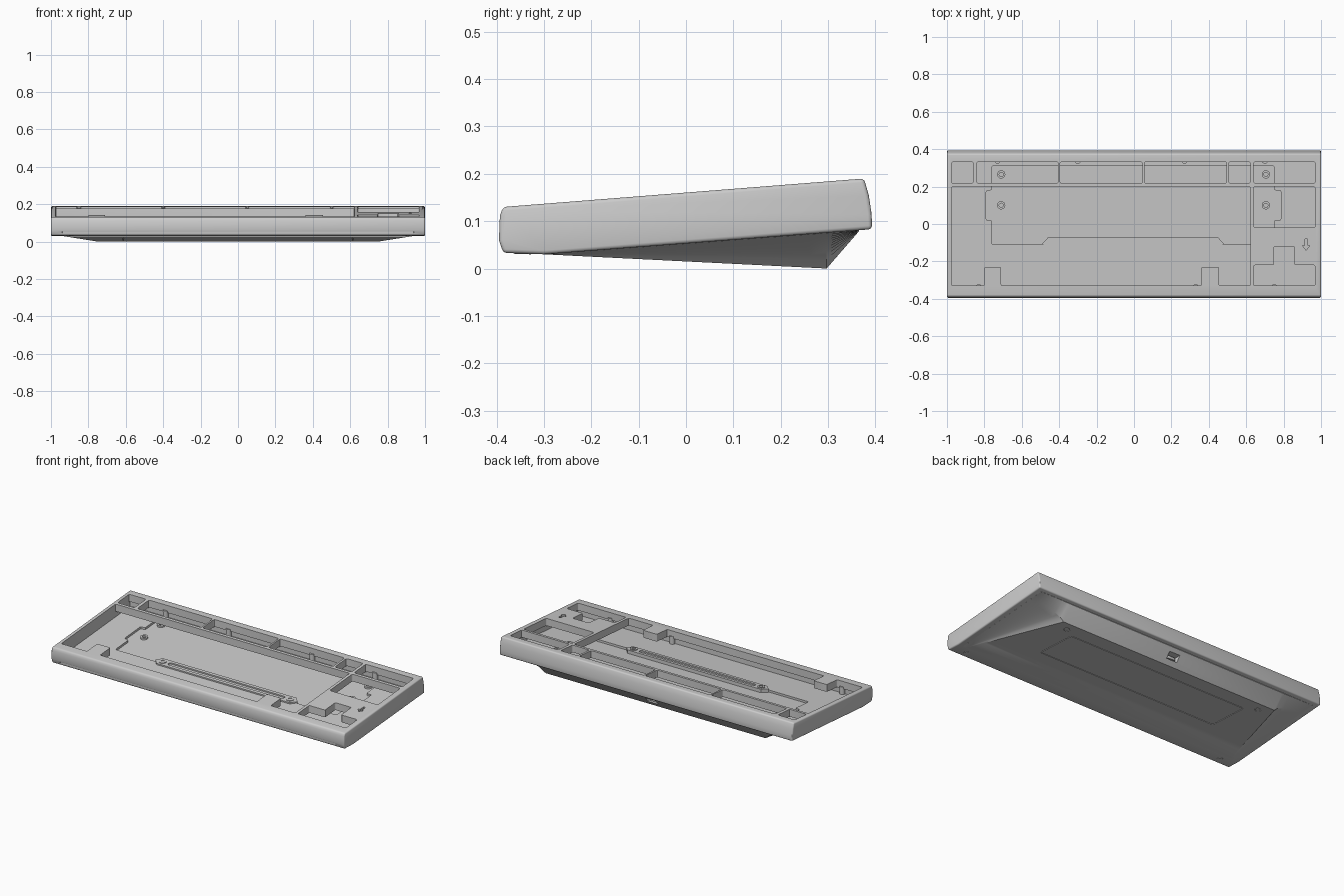
import bpy, bmesh, math

if "Cube" in bpy.data.objects:
    bpy.data.objects.remove(bpy.data.objects["Cube"])


def top(y):      # sloping top plane of the case
    return 0.1604 + 0.079 * y


def under(y):    # sloping underside of the case
    return 0.0527 + 0.0758 * y


def belly_z(y):  # underside of the wedge
    return 0.03 - 0.03 * (y + 0.3) / 0.597


def make(name, bm):
    bmesh.ops.recalc_face_normals(bm, faces=bm.faces[:])
    me = bpy.data.meshes.new(name)
    bm.to_mesh(me)
    bm.free()
    ob = bpy.data.objects.new(name, me)
    bpy.context.collection.objects.link(ob)
    return ob


def prism(name, pts, w0, w1, plane=top, radius=0.0):
    """Outline in x/y extruded between two offsets from a sloping plane."""
    bm = bmesh.new()
    lo = [bm.verts.new((x, y, w0)) for x, y in pts]
    hi = [bm.verts.new((x, y, w1)) for x, y in pts]
    bm.faces.new(lo[::-1])
    bm.faces.new(hi)
    sides = []
    for i in range(len(pts)):
        j = (i + 1) % len(pts)
        bm.faces.new((lo[i], lo[j], hi[j], hi[i]))
        sides.append(bm.edges.get((lo[i], hi[i])))
    if radius:
        bmesh.ops.bevel(bm, geom=sides, offset=radius, segments=3, profile=0.5, affect='EDGES')
    for v in bm.verts:
        v.co.z += plane(v.co.y)
    return make(name, bm)


def rect(x0, x1, y0, y1):
    return [(x0, y0), (x1, y0), (x1, y1), (x0, y1)]


def disc(x, y, r, n=20):
    return [(x + r * math.cos(2 * math.pi * i / n), y + r * math.sin(2 * math.pi * i / n)) for i in range(n)]


def apply_mod(ob, kind, **kw):
    m = ob.modifiers.new(kind, kind)
    for k, v in kw.items():
        setattr(m, k, v)
    bpy.context.view_layer.objects.active = ob
    bpy.ops.object.modifier_apply(modifier=m.name)


def cut(ob, cutter):
    apply_mod(ob, 'BOOLEAN', object=cutter, operation='DIFFERENCE', solver='EXACT')
    bpy.data.objects.remove(cutter)


def smooth(ob):
    bpy.ops.object.select_all(action='DESELECT')
    ob.select_set(True)
    bpy.context.view_layer.objects.active = ob
    bpy.ops.object.shade_smooth_by_angle(angle=math.radians(30))


# case body: side profile swept across the width
profile = [(-0.386, 0.130), (-0.393, 0.112), (-0.395, 0.06), (-0.386, 0.033), (-0.3, 0.030),
           (0.393, 0.083), (0.392, 0.115), (0.386, 0.155), (0.376, 0.190)]
bm = bmesh.new()
face = bm.faces.new([bm.verts.new((-1, y, z)) for y, z in profile])
ext = bmesh.ops.extrude_face_region(bm, geom=[face])
for v in ext['geom']:
    if isinstance(v, bmesh.types.BMVert):
        v.co.x = 1
case = make("case_body", bm)
apply_mod(case, 'BEVEL', width=0.008, segments=3, limit_method='ANGLE', angle_limit=math.radians(35))

# hollow under the top frame, and the lower floor panel
FLOOR, PANEL, FRAME = -0.080, -0.093, -0.045
cut(case, prism("cavity", rect(-0.976, 0.976, -0.345, 0.345), FLOOR, FRAME, radius=0.012))
panel = [(-0.76, -0.11), (0.75, -0.11), (0.75, 0.02), (0.785, 0.02), (0.785, 0.18), (0.75, 0.18),
         (0.75, 0.31), (-0.76, 0.31), (-0.76, 0.18), (-0.79, 0.18), (-0.79, 0.02), (-0.76, 0.02)]
cut(case, prism("panel_recess", panel, PANEL, FLOOR + 0.01, radius=0.008))

# key openings through the frame
for x0, x1 in [(-0.975, -0.86), (-0.84, -0.405), (-0.395, 0.045), (0.055, 0.495), (0.508, 0.622), (0.64, 0.968)]:
    cut(case, prism("row_opening", rect(x0, x1, 0.218, 0.332), FRAME - 0.01, 0.03, radius=0.009))
main = [(-0.975, -0.33), (-0.80, -0.33), (-0.80, -0.23), (-0.71, -0.23), (-0.71, -0.33),
        (0.36, -0.33), (0.36, -0.23), (0.455, -0.23), (0.455, -0.33), (0.622, -0.33),
        (0.622, 0.20), (-0.975, 0.20)]
cut(case, prism("main_opening", main, FRAME - 0.01, 0.03, radius=0.007))
cut(case, prism("side_opening", rect(0.64, 0.968, -0.02, 0.20), FRAME - 0.01, 0.03, radius=0.009))
arrows = [(0.64, -0.33), (0.968, -0.33), (0.968, -0.22), (0.858, -0.22), (0.858, -0.12),
          (0.748, -0.12), (0.748, -0.22), (0.64, -0.22)]
cut(case, prism("cluster_opening", arrows, FRAME - 0.01, 0.03, radius=0.008))

# small arrow-shaped indicator recess
mark = [(0.913, -0.08), (0.927, -0.08), (0.927, -0.115), (0.94, -0.115),
        (0.92, -0.14), (0.90, -0.115), (0.913, -0.115)]
cut(case, prism("indicator_recess", mark, -0.012, 0.03))

# long shallow step low on the front face
cut(case, prism("front_step", rect(-0.94, 0.94, -0.42, -0.389), 0.0, 0.055, plane=lambda y: 0, radius=0.002))
smooth(case)

# wedge belly: cross-sections with flared sides, lofted front to back
bm = bmesh.new()
ys = [-0.3 + 0.597 * i / 16 for i in range(17)] + [0.365]
ts = [i / 10 for i in range(11)]
loops = []
for y in ys:
    k = min((y + 0.3) / 0.597, 1)
    hw = 0.94 - 0.19 * k
    zc = under(y)
    zb = belly_z(y) if y < 0.3 else zc - 0.002
    half = [(hw + (0.965 - hw) * t, zb + (zc - zb) * t ** 0.6) for t in ts] + [(0.965, zc + 0.004)]
    pts = [(-x, z) for x, z in half[::-1]] + half
    loops.append([bm.verts.new((x, y, z)) for x, z in pts])
for a, b in zip(loops, loops[1:]):
    for i in range(len(a)):
        j = (i + 1) % len(a)
        bm.faces.new((a[i], a[j], b[j], b[i]))
bm.faces.new(loops[0])
bm.faces.new(loops[-1][::-1])
belly = make("wedge_belly", bm)

# cable port in the back slope
flat = lambda y: 0
cut(belly, prism("port_cut", rect(-0.036, 0.036, 0.295, 0.42), 0.026, 0.058, plane=flat))
port = prism("port_socket", rect(-0.026, 0.026, 0.29, 0.318), 0.034, 0.050, plane=flat, radius=0.004)
smooth(port)

# weight plate and feet set flush into the underside
cut(belly, prism("plate_recess", rect(-0.615, 0.615, -0.065, 0.20), -0.01, 0.003, belly_z, 0.012))
plate = prism("weight_plate", rect(-0.611, 0.611, -0.061, 0.196), 0, 0.0045, belly_z, 0.01)
for s in (-1, 1):
    rear = disc(s * 0.68, 0.24, 0.018)
    cut(belly, prism("foot_recess", rear, -0.01, 0.003, belly_z))
    prism("rear_foot", disc(s * 0.68, 0.24, 0.015), 0, 0.0045, belly_z)
    prism("front_foot", disc(s * 0.90, -0.345, 0.018), -0.001, 0.003,
          plane=lambda y: 0.030 - 0.035 * (y + 0.3))
smooth(belly)

# stiffening bar across the floor
bar = prism("floor_bar", [(-0.49, -0.105), (-0.46, -0.138), (0.45, -0.138), (0.48, -0.105),
                          (0.45, -0.072), (-0.46, -0.072)], PANEL - 0.002, FLOOR + 0.008)
cut(bar, prism("bar_groove", rect(-0.40, 0.39, -0.118, -0.092), FLOOR, FLOOR + 0.03, radius=0.01))

# screw bosses on the floor
def boss(x, y, base, height):
    ob = prism("screw_boss", disc(x, y, 0.022), base - 0.002, base + height)
    cut(ob, prism("screw_hole", disc(x, y, 0.011), base, base + height + 0.02))
    smooth(ob)


for x in (-0.71, 0.705):
    for y in (0.10, 0.265):
        boss(x, y, PANEL, 0.010)
for x in (-0.44, 0.43):
    boss(x, -0.105, FLOOR + 0.008, 0.004)

# round posts along the inner walls
for xs, y in (((-0.73, -0.30, 0.27, 0.70), 0.338), ((-0.83, 0.33, 0.75), -0.338)):
    for x in xs:
        post = prism("wall_post", disc(x, y, 0.016), FLOOR - 0.002, FRAME + 0.012)
        smooth(post)
